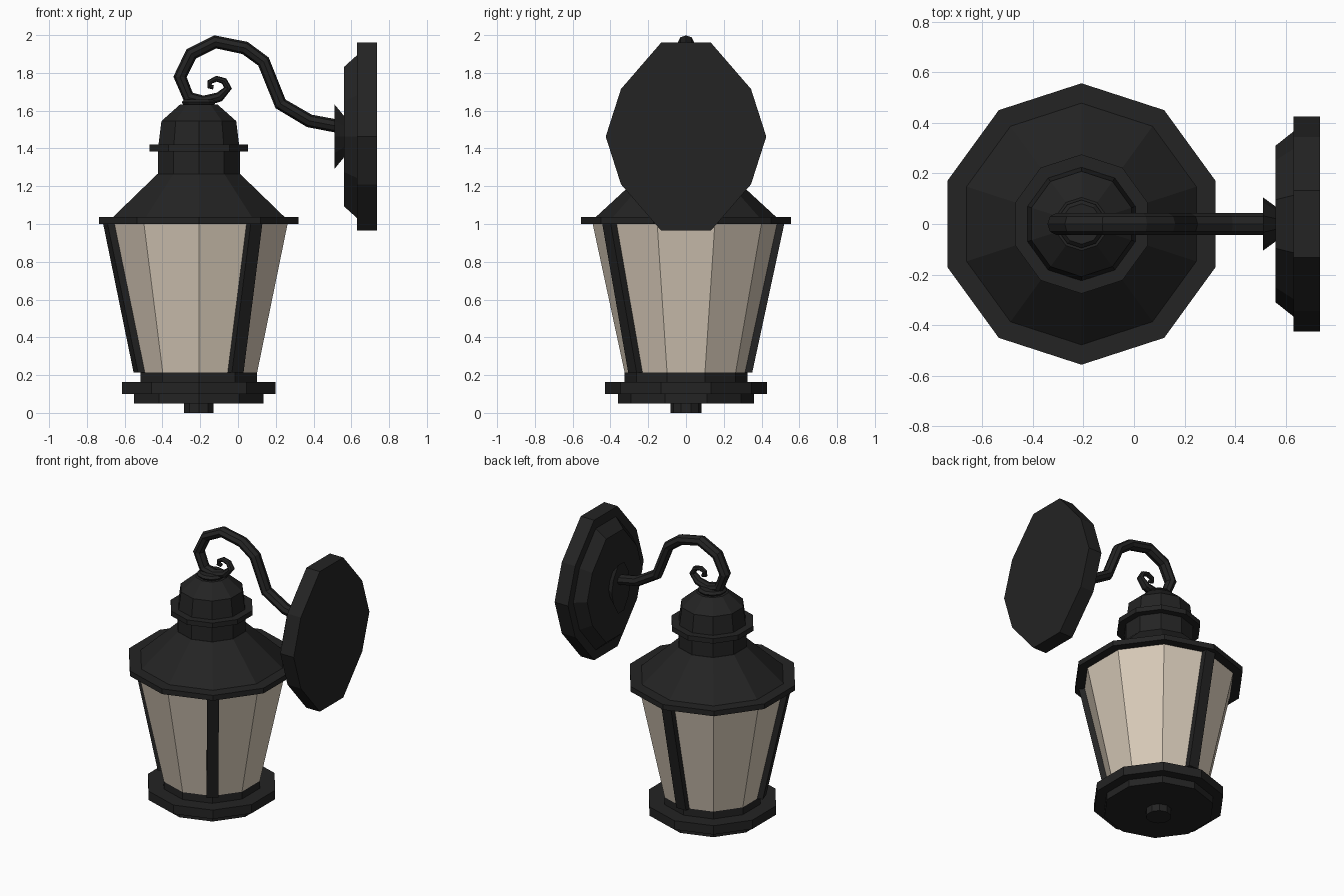
import bpy, bmesh
from math import cos, sin, pi, radians
from mathutils import Vector

if "Cube" in bpy.data.objects:
    bpy.data.objects.remove(bpy.data.objects["Cube"])

SIDES = 10
AXIS_X = -0.2075     # lantern axis
PLATE_Z = 1.4625     # wall plate centre height


def material(name, rgb):
    m = bpy.data.materials.new(name)
    m.use_nodes = True
    m.diffuse_color = (*rgb, 1)
    m.node_tree.nodes["Principled BSDF"].inputs["Base Color"].default_value = (*rgb, 1)
    return m


BLACK = material("black_metal", (0.017, 0.017, 0.017))
GLASS = material("cream_glass", (0.68, 0.59, 0.48))


def loft(name, rings, mat):
    """Skin a stack of equal rings and cap both ends."""
    bm = bmesh.new()
    loops = [[bm.verts.new(p) for p in ring] for ring in rings]
    for a, b in zip(loops, loops[1:]):
        for i in range(len(a)):
            j = (i + 1) % len(a)
            bm.faces.new((a[i], a[j], b[j], b[i]))
    bm.faces.new(loops[0])
    bm.faces.new(loops[-1])
    bmesh.ops.recalc_face_normals(bm, faces=bm.faces)
    mesh = bpy.data.meshes.new(name)
    bm.to_mesh(mesh)
    bm.free()
    mesh.materials.append(mat)
    obj = bpy.data.objects.new(name, mesh)
    bpy.context.collection.objects.link(obj)
    return obj


def turned(name, profile, mat=BLACK):
    """Ten-sided turned part on the lantern axis from (radius, height) pairs."""
    angles = [pi / 2 + 2 * pi * i / SIDES for i in range(SIDES)]
    return loft(name, [[(AXIS_X + r * cos(a), r * sin(a), z) for a in angles]
                       for r, z in profile], mat)


def wall_part(name, profile):
    """Tall ten-sided part facing the wall from (x, half width, half height)."""
    quarter = [(1, 0), (0.81, 0.507), (0.31, 1)]
    outline = quarter + [(-y, z) for y, z in reversed(quarter)]
    outline += [(y, -z) for y, z in ((-0.81, 0.507), (-0.31, 1), (0.31, 1), (0.81, 0.507))]
    return loft(name, [[(x, w * y, PLATE_Z + h * z) for y, z in outline]
                       for x, w, h in profile], BLACK)


# Base
turned("bottom_finial", [(0.083, 0), (0.083, 0.06)])
turned("base_lower_tier", [(0.36, 0.05), (0.36, 0.11)])
turned("base_wide_tier", [(0.428, 0.1), (0.428, 0.163)])
turned("base_upper_tier", [(0.325, 0.16), (0.325, 0.22)])

# Glass body
turned("glass_body", [(0.325, 0.215), (0.495, 1.005)], GLASS)

# Posts on three of the glass corners
for n, degrees in enumerate((90, 198, -54)):
    a = radians(degrees)
    out, side = Vector((cos(a), sin(a), 0)), Vector((-sin(a), cos(a), 0))
    rings = []
    for r, z in ((0.325, 0.215), (0.495, 1.005)):
        centre = Vector((AXIS_X, 0, z)) + out * r
        rings.append([centre + out * d + side * s for d, s in
                      ((-0.03, -0.038), (0.026, -0.038), (0.026, 0.038), (-0.03, 0.038))])
    loft(f"glass_post_{n + 1}", rings, BLACK)

# Roof, neck and dome
turned("roof_brim", [(0.556, 1.0), (0.556, 1.037)])
turned("roof", [(0.485, 1.03), (0.23, 1.265)])
turned("neck", [(0.228, 1.26), (0.228, 1.39)])
turned("collar", [(0.275, 1.385), (0.275, 1.42)])
turned("dome", [(0.225, 1.415), (0.208, 1.545), (0.105, 1.632)])
turned("dome_cap", [(0.085, 1.63), (0.095, 1.645), (0.08, 1.66)])

# Wall plate and arm socket
wall_part("wall_plate", [(0.63, 0.425, 0.4975), (0.735, 0.425, 0.4975)])
wall_part("wall_plate_step", [(0.56, 0.31, 0.368), (0.632, 0.367, 0.433)])
wall_part("arm_socket", [(0.51, 0.105, 0.172), (0.565, 0.065, 0.105)])

# Curved arm ending in a tapered scroll: (x, z, thickness)
PATH = [(0.53, 1.517, 1), (0.378, 1.546, 1), (0.225, 1.636, 1), (0.135, 1.86, 1),
        (0.037, 1.932, 1), (-0.12, 1.964, 1), (-0.248, 1.9, 1), (-0.307, 1.779, 1),
        (-0.262, 1.67, 0.95), (-0.182, 1.65, 0.85), (-0.098, 1.673, 0.75),
        (-0.053, 1.72, 0.6), (-0.073, 1.757, 0.5), (-0.114, 1.769, 0.45),
        (-0.149, 1.752, 0.4), (-0.151, 1.728, 0.4), (-0.13, 1.724, 0.35)]
curve = bpy.data.curves.new("scroll_arm", "CURVE")
curve.dimensions = "3D"
curve.bevel_depth = 0.035
curve.bevel_resolution = 2
curve.use_fill_caps = True
spline = curve.splines.new("POLY")
spline.points.add(len(PATH) - 1)
for point, (x, z, thick) in zip(spline.points, PATH):
    point.co = (x, 0, z, 1)
    point.radius = thick
curve.materials.append(BLACK)
arm = bpy.data.objects.new("scroll_arm", curve)
arm.scale.y = 1.22
bpy.context.collection.objects.link(arm)
bpy.ops.object.select_all(action="DESELECT")
arm.select_set(True)
bpy.context.view_layer.objects.active = arm
bpy.ops.object.convert(target="MESH")
bpy.ops.object.shade_flat()
